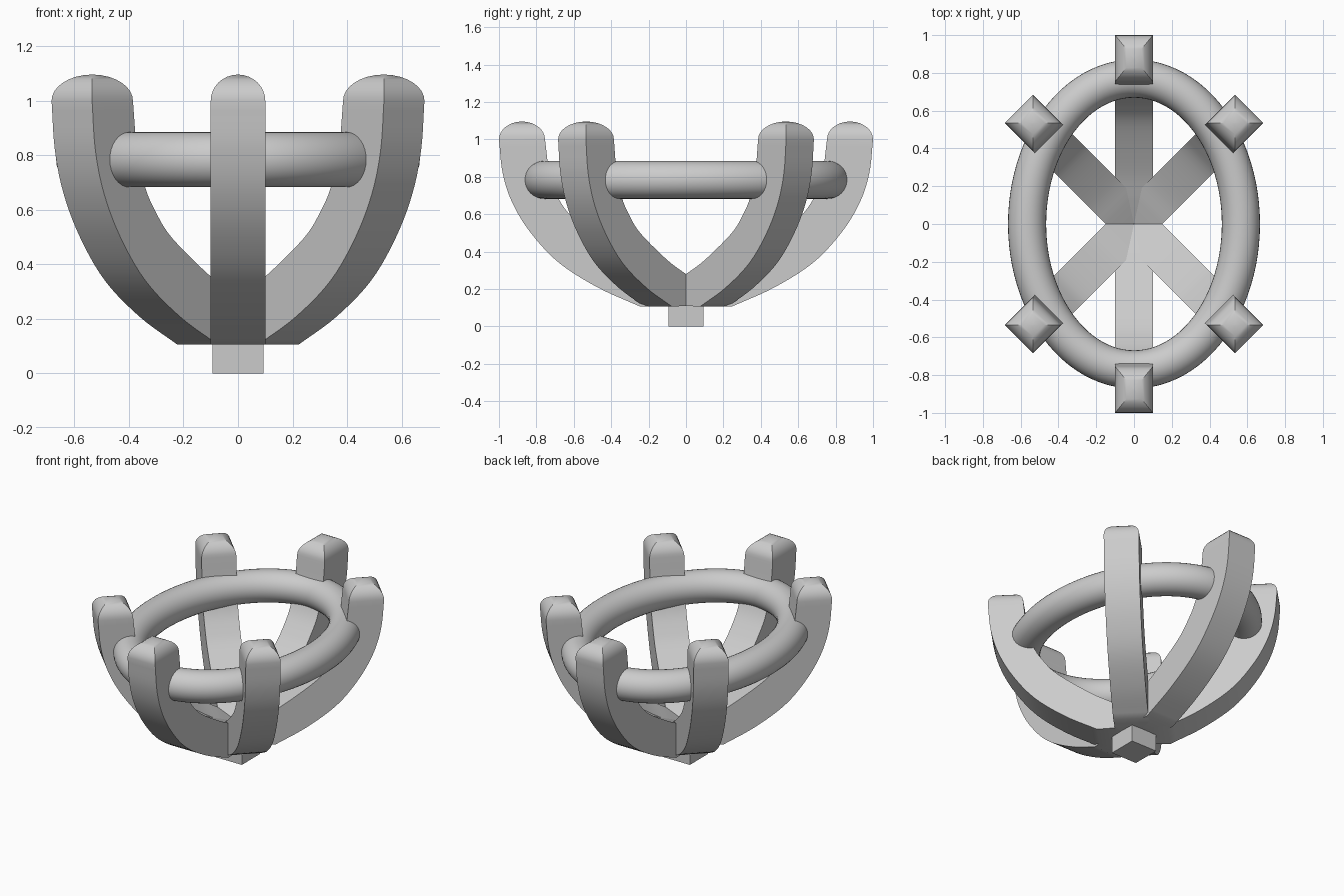
import bpy, bmesh, math
from mathutils import Vector

if "Cube" in bpy.data.objects:
    bpy.data.objects.remove(bpy.data.objects["Cube"])

# Prong side profile: (inner r, inner z, outer r, outer z), from hub to shoulder
PROFILE = [
    (0.105, 0.28, 0.21, 0.106), (0.246, 0.355, 0.404, 0.207),
    (0.445, 0.495, 0.585, 0.34), (0.53, 0.59, 0.715, 0.50),
    (0.59, 0.69, 0.80, 0.66), (0.63, 0.83, 0.845, 0.82),
    (0.65, 1.0, 0.862, 1.0),
]


def finish(name, bm):
    bmesh.ops.recalc_face_normals(bm, faces=bm.faces)
    me = bpy.data.meshes.new(name)
    bm.to_mesh(me)
    bm.free()
    for p in me.polygons:
        p.use_smooth = True
    me.set_sharp_from_angle(angle=math.radians(30))
    ob = bpy.data.objects.new(name, me)
    bpy.context.collection.objects.link(ob)
    return ob


def smooth_path(pts, steps=5):
    # Catmull-Rom interpolation through the profile stations
    p = [Vector(q) for q in pts]
    p = [2 * p[0] - p[1]] + p + [2 * p[-1] - p[-2]]
    out = []
    for i in range(1, len(p) - 2):
        a, b, c, d = p[i - 1:i + 3]
        for s in range(steps):
            t = s / steps
            out.append(0.5 * (2 * b + (c - a) * t + (2 * a - 5 * b + 4 * c - d) * t**2
                              + (3 * b - a - 3 * c + d) * t**3))
    return out + [p[-2]]


def prong(name, angle, stretch, half):
    bm = bmesh.new()
    stations = [(0, 0.22, 0, 0.115, half)]
    stations += [(*q, half) for q in smooth_path(PROFILE)]
    # domed tip: square sections shrinking along a quarter circle
    for i in range(1, 9):
        t = math.radians(88) * i / 8
        z, k = 1 + 0.096 * math.sin(t), math.cos(t)
        stations.append((0.756 - 0.106 * k, z, 0.756 + 0.106 * k, z, half * k))
    ca, sa = math.cos(angle), math.sin(angle)
    rings = []
    for ri, zi, ro, zo, h in stations:
        ring = []
        for r, z, t in ((ri, zi, -h), (ro, zo, -h), (ro, zo, h), (ri, zi, h)):
            r *= stretch
            ring.append(bm.verts.new((r * ca - t * sa, r * sa + t * ca, z)))
        rings.append(ring)
    for a, b in zip(rings, rings[1:]):
        for j in range(4):
            k = (j + 1) % 4
            bm.faces.new((a[j], a[k], b[k], b[j]))
    bm.faces.new(rings[0])
    bm.faces.new(rings[-1])
    finish(name, bm)


# Six prongs: long ones front and back, four diagonal ones
prong("front_prong", math.radians(270), 1.16, 0.1)
prong("back_prong", math.radians(90), 1.16, 0.1)
for deg in (45, 135, 225, 315):
    prong(f"diagonal_prong_{deg}", math.radians(deg), 1.0, 0.105)

# Oval band joining the prongs, constant round section
bm = bmesh.new()
N, M, A, B, R = 96, 32, 0.566, 0.77, 0.101
loops = []
for i in range(N):
    t = 2 * math.pi * i / N
    centre = Vector((A * math.cos(t), B * math.sin(t), 0.784))
    out = Vector((B * math.cos(t), A * math.sin(t), 0)).normalized()
    loops.append([bm.verts.new(centre + R * (out * math.cos(u) + Vector((0, 0, math.sin(u)))))
                  for u in (2 * math.pi * j / M for j in range(M))])
for i in range(N):
    a, b = loops[i], loops[(i + 1) % N]
    for j in range(M):
        k = (j + 1) % M
        bm.faces.new((a[j], b[j], b[k], a[k]))
finish("oval_band", bm)

# Small square base peg under the hub
bm = bmesh.new()
bmesh.ops.create_cube(bm, size=1)
for v in bm.verts:
    v.co = (v.co.x * 0.186, v.co.y * 0.186, (v.co.z + 0.5) * 0.14)
finish("base_peg", bm)
